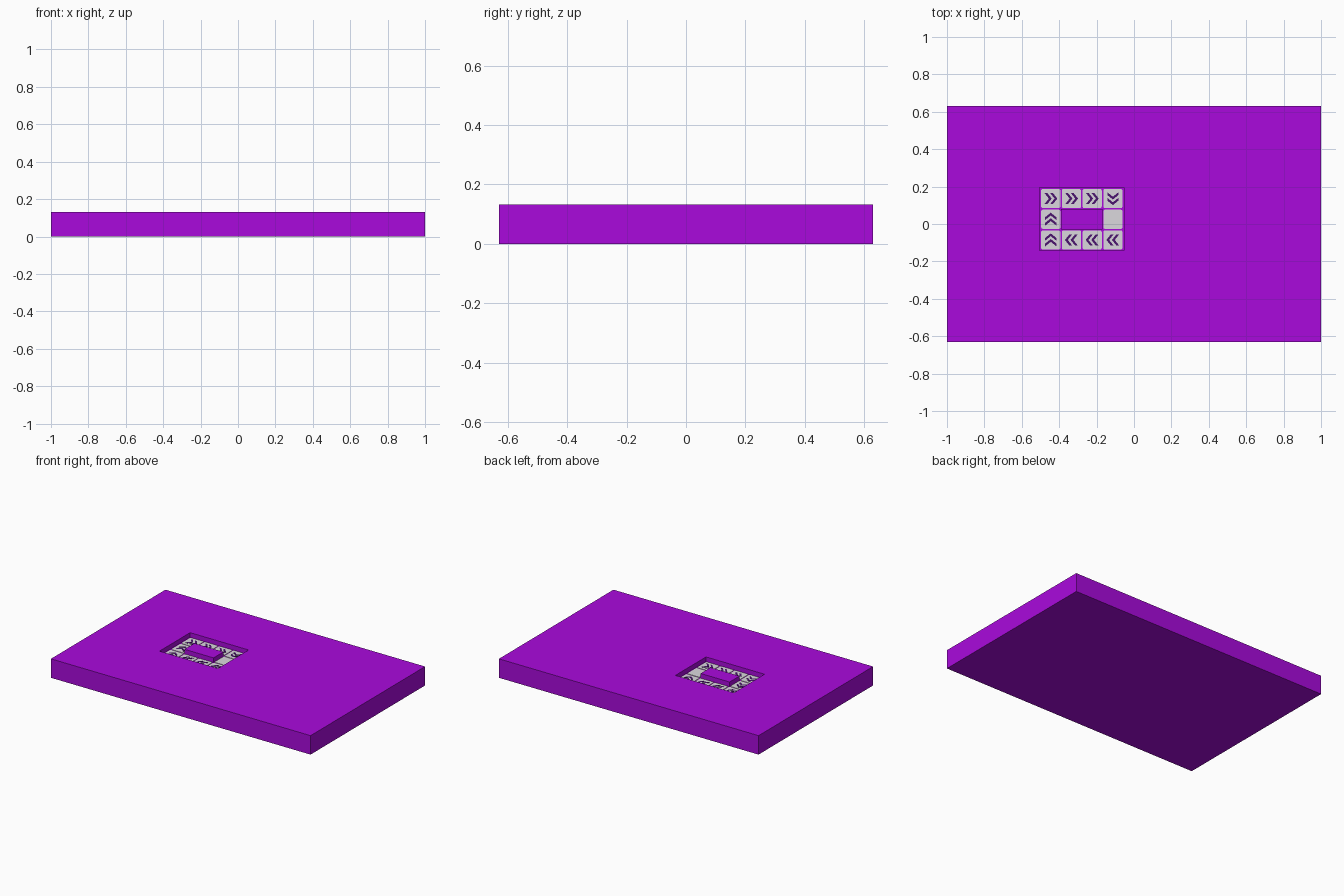
import bpy, bmesh, math
from mathutils import Vector, Matrix

if "Cube" in bpy.data.objects:
    bpy.data.objects.remove(bpy.data.objects["Cube"])

def material(name, rgb):
    m = bpy.data.materials.new(name)
    m.diffuse_color = (*rgb, 1)
    m.use_nodes = True
    m.node_tree.nodes["Principled BSDF"].inputs["Base Color"].default_value = m.diffuse_color
    return m

PURPLE = material("purple", (0.40, 0.003, 0.72))
WHITE = material("off_white", (0.71, 0.69, 0.73))
DARK = material("dark_purple", (0.07, 0.007, 0.156))

def prism(name, outlines, z0, z1, mat):
    """Extrude closed outlines from z0 up to z1 as one object."""
    bm = bmesh.new()
    for pts in outlines:
        f = bm.faces.new([bm.verts.new((x, y, z0)) for x, y in pts])
        ext = bmesh.ops.extrude_face_region(bm, geom=[f], use_keep_orig=True)
        top = [v for v in ext["geom"] if isinstance(v, bmesh.types.BMVert)]
        bmesh.ops.translate(bm, verts=top, vec=(0, 0, z1 - z0))
    bmesh.ops.recalc_face_normals(bm, faces=bm.faces[:])
    me = bpy.data.meshes.new(name)
    bm.to_mesh(me)
    bm.free()
    me.materials.append(mat)
    ob = bpy.data.objects.new(name, me)
    bpy.context.collection.objects.link(ob)
    return ob

def rect(x0, x1, y0, y1):
    return [(x0, y0), (x1, y0), (x1, y1), (x0, y1)]

def rounded_square(cx, cy, half, r, steps=4):
    pts = []
    for k, (sx, sy) in enumerate([(1, 1), (-1, 1), (-1, -1), (1, -1)]):
        for i in range(steps + 1):
            a = math.pi / 2 * (k + i / steps)
            pts.append((cx + sx * (half - r) + r * math.cos(a),
                        cy + sy * (half - r) + r * math.sin(a)))
    return pts

def double_chevron(cx, cy, angle):
    h, t, a = 0.030, 0.015, 0.024
    rot = Matrix.Rotation(angle, 2)
    shapes = []
    for dx in (-0.034, -0.004):
        base = [(0, h), (a, 0), (0, -h), (t, -h), (t + a, 0), (t, h)]
        pts = [rot @ Vector((x + dx, y)) for x, y in base]
        shapes.append([(cx + p.x, cy + p.y) for p in pts])
    return shapes

TOP, FLOOR, TILE = 0.132, 0.099, 0.102

# Slab with a rectangular recess
slab = prism("slab", [rect(-1, 1, -0.63, 0.63)], 0, TOP, PURPLE)
cutter = prism("recess_cutter", [rect(-0.505, -0.054, -0.143, 0.194)], FLOOR, 0.3, PURPLE)
cutter.hide_render = True
cutter.hide_viewport = True
cut = slab.modifiers.new("recess", "BOOLEAN")
cut.operation = "DIFFERENCE"
cut.solver = "EXACT"
cut.object = cutter

# Raised island left in the middle of the recess
prism("island", [rect(-0.391, -0.168, -0.030, 0.079)], FLOOR - 0.01, TOP, PURPLE)

# Track tiles: (column, row, arrow direction in quarter turns or None)
tiles = [(0, 0, 0), (1, 0, 0), (2, 0, 0), (3, 0, 3),
         (0, 1, 1), (3, 1, None),
         (0, 2, 1), (1, 2, 2), (2, 2, 2), (3, 2, 2)]
for c, r, turn in tiles:
    x, y = -0.445 + 0.1107 * c, 0.136 - 0.1107 * r
    prism(f"tile_{c}_{r}", [rounded_square(x, y, 0.0515, 0.010)], FLOOR - 0.005, TILE, WHITE)
    if turn is not None:
        prism(f"arrow_{c}_{r}", double_chevron(x, y, turn * math.pi / 2),
              TILE - 0.002, TILE + 0.002, DARK)
